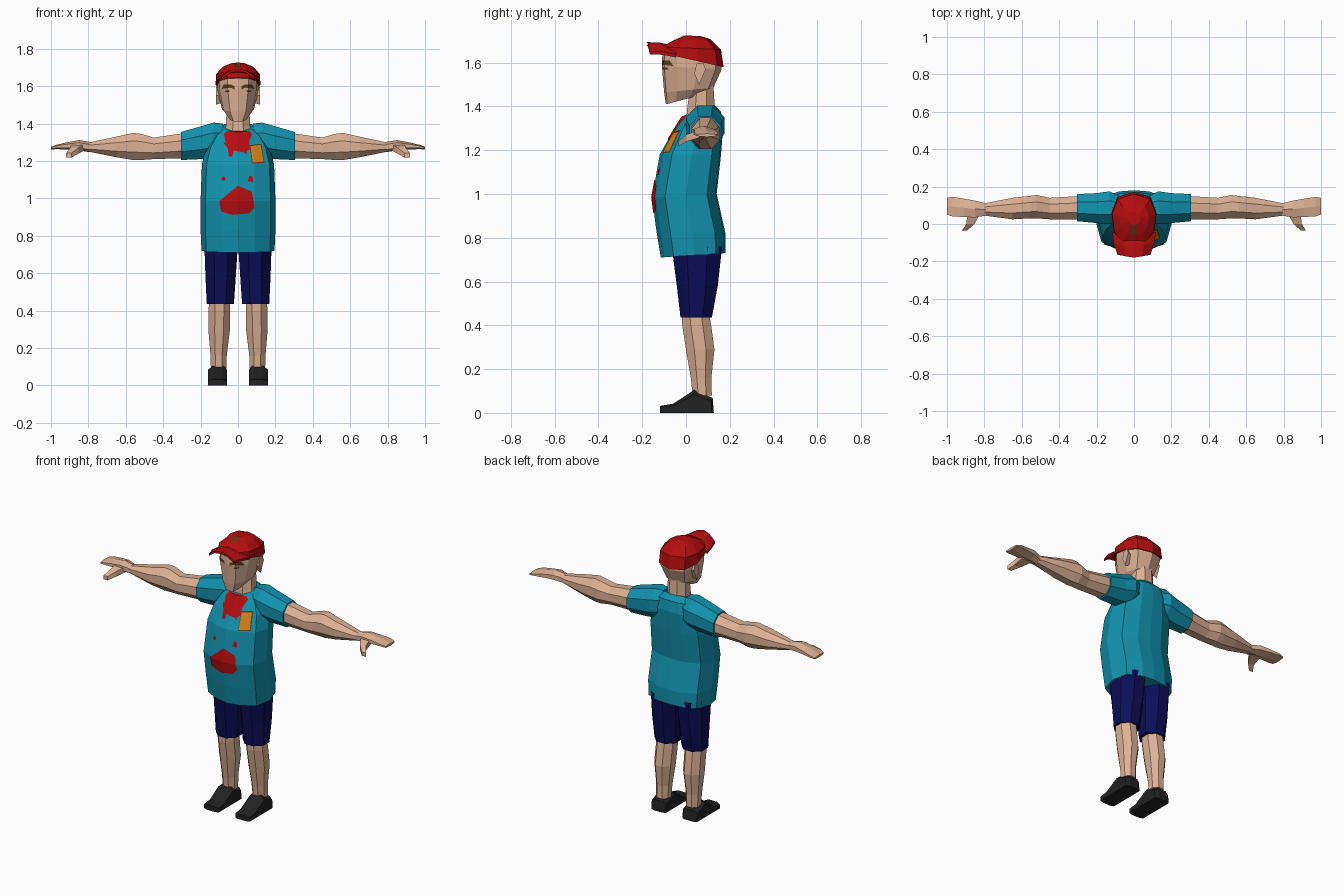
import bpy, bmesh, math
from mathutils import Vector


def material(name, rgb):
    m = bpy.data.materials.new(name)
    m.diffuse_color = (*rgb, 1)
    return m


TEAL = material("teal cloth", (0.006, 0.29, 0.43))
RED = material("red", (0.46, 0.004, 0.005))
SKIN = material("skin", (0.72, 0.44, 0.30))
NAVY = material("navy cloth", (0.004, 0.004, 0.10))
BLACK = material("black leather", (0.016, 0.016, 0.016))
BROWN = material("dark brown", (0.10, 0.045, 0.007))
ORANGE = material("orange", (0.66, 0.22, 0.01))


def finish(name, bm, mat, mirror=False):
    me = bpy.data.meshes.new(name)
    bm.to_mesh(me)
    bm.free()
    me.materials.append(mat)
    ob = bpy.data.objects.new(name, me)
    bpy.context.collection.objects.link(ob)
    if mirror:
        ob.modifiers.new("Mirror", 'MIRROR')
    return ob


def loft(name, rings, mat, mirror=False):
    """Skin a closed tube through rings of equal point count."""
    bm = bmesh.new()
    vs = [[bm.verts.new(p) for p in r] for r in rings]
    n = len(rings[0])
    for a, b in zip(vs, vs[1:]):
        for i in range(n):
            j = (i + 1) % n
            bm.faces.new((a[i], a[j], b[j], b[i]))
    bm.faces.new(vs[0])
    bm.faces.new(vs[-1])
    bmesh.ops.recalc_face_normals(bm, faces=bm.faces)
    return finish(name, bm, mat, mirror)


def body_ring(w, yf, yb, zf, zb, sec):
    """Symmetric ring, tilted from front height zf to back height zb."""
    full = sec + [(-u, t) for u, t in reversed(sec) if u > 0]
    return [(u * w, yf + (yb - yf) * t, zf + (zb - zf) * t) for u, t in full]


def limb_ring(axis, s, a0, a1, b0, b1, n=8):
    """Ring across a limb: x-axis limbs use (y, z) ranges, z-axis use (x, y)."""
    pts = []
    k = 1 / math.cos(math.pi / n)
    for i in range(n):
        a = 2 * math.pi * (i + 0.5) / n
        p = (a0 + a1) / 2 + (a1 - a0) / 2 * math.cos(a) * k
        q = (b0 + b1) / 2 + (b1 - b0) / 2 * math.sin(a) * k
        pts.append((s, p, q) if axis == 'x' else (p, q, s))
    return pts


def decal(name, source, polys, mat, lift=0.004, top=False, mirror=False):
    """Cut convex patches out of a copy of a surface and lift them slightly."""
    out = bmesh.new()
    k = 1 if top else 2
    view = Vector((0, 0, 1)) if top else Vector((0, -1, 0))
    for poly in polys:
        bm = bmesh.new()
        bm.from_mesh(source.data)
        bm.normal_update()
        back = [f for f in bm.faces if f.normal.dot(view) < 0.15]
        bmesh.ops.delete(bm, geom=back, context='FACES')
        area = sum(p[0] * q[1] - q[0] * p[1] for p, q in zip(poly, poly[1:] + poly[:1]))
        if area < 0:
            poly = poly[::-1]
        for p, q in zip(poly, poly[1:] + poly[:1]):
            co, no = Vector((p[0], 0, 0)), Vector((q[1] - p[1], 0, 0))
            co[k], no[k] = p[1], p[0] - q[0]
            bmesh.ops.bisect_plane(bm, geom=bm.verts[:] + bm.edges[:] + bm.faces[:],
                                   plane_co=co, plane_no=no.normalized(), clear_outer=True)
        bmesh.ops.translate(bm, verts=bm.verts, vec=view * lift)
        tmp = bpy.data.meshes.new("patch")
        bm.to_mesh(tmp)
        bm.free()
        out.from_mesh(tmp)
        bpy.data.meshes.remove(tmp)
    return finish(name, out, mat, mirror)


# Shirt body, with belly and tilted neckline
TORSO = [(0, 0), (0.45, 0.06), (0.87, 0.2), (1, 0.52), (0.86, 0.85), (0.42, 0.98), (0, 1)]
shirt = loft("shirt", [body_ring(*r, TORSO) for r in [
    (0.195, -0.115, 0.18, 0.71, 0.73), (0.2, -0.135, 0.18, 0.83, 0.82),
    (0.2, -0.155, 0.14, 0.985, 1.0), (0.193, -0.12, 0.16, 1.18, 1.18),
    (0.17, -0.075, 0.17, 1.26, 1.31), (0.13, -0.035, 0.16, 1.325, 1.375),
    (0.085, -0.015, 0.13, 1.355, 1.405)]], TEAL)

# Sleeves
loft("sleeve", [limb_ring('x', *r) for r in [
    (0.08, 0.02, 0.15, 1.23, 1.40), (0.13, 0.0, 0.175, 1.22, 1.405),
    (0.2, 0.005, 0.165, 1.21, 1.385), (0.305, 0.015, 0.16, 1.205, 1.355)]], TEAL, True)

# Arms and flat hands
loft("arm", [limb_ring('x', *r) for r in [
    (0.28, 0.025, 0.15, 1.215, 1.35), (0.45, 0.025, 0.14, 1.21, 1.325),
    (0.52, 0.03, 0.155, 1.205, 1.345), (0.56, 0.03, 0.15, 1.205, 1.35),
    (0.65, 0.025, 0.14, 1.22, 1.33), (0.8, 0.045, 0.11, 1.25, 1.298)]], SKIN, True)
loft("hand", [limb_ring('x', *r, 6) for r in [
    (0.79, 0.045, 0.11, 1.25, 1.298), (0.85, 0.035, 0.125, 1.26, 1.308),
    (0.91, 0.038, 0.135, 1.263, 1.298), (0.97, 0.04, 0.145, 1.265, 1.285),
    (1.0, 0.05, 0.14, 1.262, 1.275)]], SKIN, True)
loft("thumb", [[(x - a, y, z - b), (x + a, y, z - b), (x + a, y, z + b), (x - a, y, z + b)]
               for x, y, z, a, b in [(0.855, 0.06, 1.275, 0.035, 0.018),
                                     (0.875, 0.0, 1.255, 0.022, 0.016),
                                     (0.905, -0.034, 1.23, 0.014, 0.012)]], SKIN, True)

# Shorts, legs and shoes
loft("shorts_leg", [limb_ring('z', *r) for r in [
    (0.435, 0.022, 0.167, -0.025, 0.118), (0.58, 0.012, 0.174, -0.042, 0.145),
    (0.76, 0.0, 0.18, -0.065, 0.165)]], NAVY, True)
loft("lower_leg", [limb_ring('z', *r) for r in [
    (0.08, 0.063, 0.145, 0.03, 0.118), (0.16, 0.06, 0.147, 0.022, 0.116),
    (0.29, 0.044, 0.158, 0.0, 0.13), (0.4, 0.042, 0.157, -0.017, 0.115),
    (0.46, 0.042, 0.155, -0.02, 0.105)]], SKIN, True)
SHOE = [(-0.12, 0), (-0.12, 0.032), (-0.06, 0.042), (0.035, 0.105), (0.12, 0.068), (0.125, 0)]
loft("shoe", [[(x, y * k + 0.002, z * h) for y, z in SHOE] for x, k, h in [
    (0.058, 0.93, 0.8), (0.078, 1, 1), (0.135, 1, 1), (0.16, 0.93, 0.8)]], BLACK, True)

# Neck and head
loft("neck", [limb_ring('z', *r) for r in [
    (1.32, -0.085, 0.085, 0.0, 0.14), (1.385, -0.065, 0.065, 0.005, 0.132),
    (1.5, -0.06, 0.06, 0.02, 0.125)]], SKIN)
FACE = [(0, 0), (0.5, 0.04), (0.9, 0.26), (1, 0.6), (0.75, 0.9), (0, 1)]
head = loft("head", [body_ring(*r, FACE) for r in [
    (0.05, -0.092, 0.08, 1.41, 1.455), (0.085, -0.1, 0.125, 1.465, 1.485),
    (0.11, -0.11, 0.163, 1.585, 1.57), (0.11, -0.108, 0.16, 1.64, 1.64),
    (0.07, -0.06, 0.11, 1.69, 1.69)]], SKIN)
loft("ear", [[(x, 0.06 + y * k, 1.55 + z * k) for y, z in
              [(-0.022, 0.0), (-0.012, 0.045), (0.018, 0.05), (0.03, 0.02), (0.0, -0.05)]]
             for x, k in [(0.09, 0.8), (0.118, 1)]], SKIN, True)
decal("eyebrow", head, [[(0.018, 1.582), (0.018, 1.6), (0.04, 1.61), (0.045, 1.594)],
                        [(0.04, 1.592), (0.04, 1.61), (0.075, 1.61), (0.088, 1.585)]],
      BROWN, mirror=True)
decal("eye", head, [[(0.045, 1.568), (0.045, 1.576), (0.066, 1.578), (0.07, 1.57)]],
      BROWN, mirror=True)

# Cap crown and arched brim
cap = loft("cap_crown", [body_ring(*r, FACE) for r in [
    (0.12, -0.115, 0.172, 1.645, 1.58), (0.117, -0.112, 0.16, 1.672, 1.66),
    (0.08, -0.06, 0.11, 1.7, 1.708), (0.035, -0.005, 0.065, 1.724, 1.722)]], RED)
ARCH = [(-1, -0.042), (-0.5, -0.01), (0, 0), (0.5, -0.01), (1, -0.042)]
loft("cap_brim", [[(u * w, y + 0.015 * abs(u), z + d) for u, d in ARCH] +
                  [(u * w, y + 0.015 * abs(u), z + d - 0.014) for u, d in reversed(ARCH)]
                  for y, w, z in [(-0.18, 0.088, 1.694), (-0.12, 0.108, 1.692),
                                  (-0.06, 0.117, 1.68)]], RED)
decal("cap_patch", cap, [[(-0.014, -0.06), (0.014, -0.06), (0.014, -0.006), (-0.014, -0.006)]],
      BROWN, top=True)

# Red stains on the shirt
decal("chest_stain", shirt, [
    [(-0.075, 1.345), (-0.06, 1.36), (0.06, 1.36), (0.075, 1.345), (0.055, 1.29), (-0.065, 1.29)],
    [(-0.08, 1.3), (0.06, 1.3), (0.065, 1.265), (0.04, 1.245), (-0.05, 1.26)],
    [(-0.055, 1.27), (-0.02, 1.27), (-0.03, 1.225), (-0.05, 1.225)],
    [(0.02, 1.26), (0.05, 1.26), (0.045, 1.235)]], RED)
decal("belly_stain", shirt, [
    [(-0.1, 0.985), (0.0, 1.068), (0.075, 1.035), (0.088, 0.95), (0.06, 0.92),
     (-0.03, 0.912), (-0.09, 0.93)]], RED)
decal("stain_drops", shirt, [
    [(-0.09, 1.105), (-0.075, 1.12), (-0.066, 1.1), (-0.08, 1.092)],
    [(0.052, 1.09), (0.06, 1.122), (0.078, 1.115), (0.082, 1.088)]], RED)

# Plain chest badge with a dark rim
decal("badge_rim", shirt, [[(0.062, 1.285), (0.125, 1.292), (0.142, 1.19), (0.075, 1.185)]],
      BROWN, 0.003)
decal("badge", shirt, [[(0.067, 1.28), (0.121, 1.286), (0.137, 1.196), (0.079, 1.191)]],
      ORANGE, 0.007)
